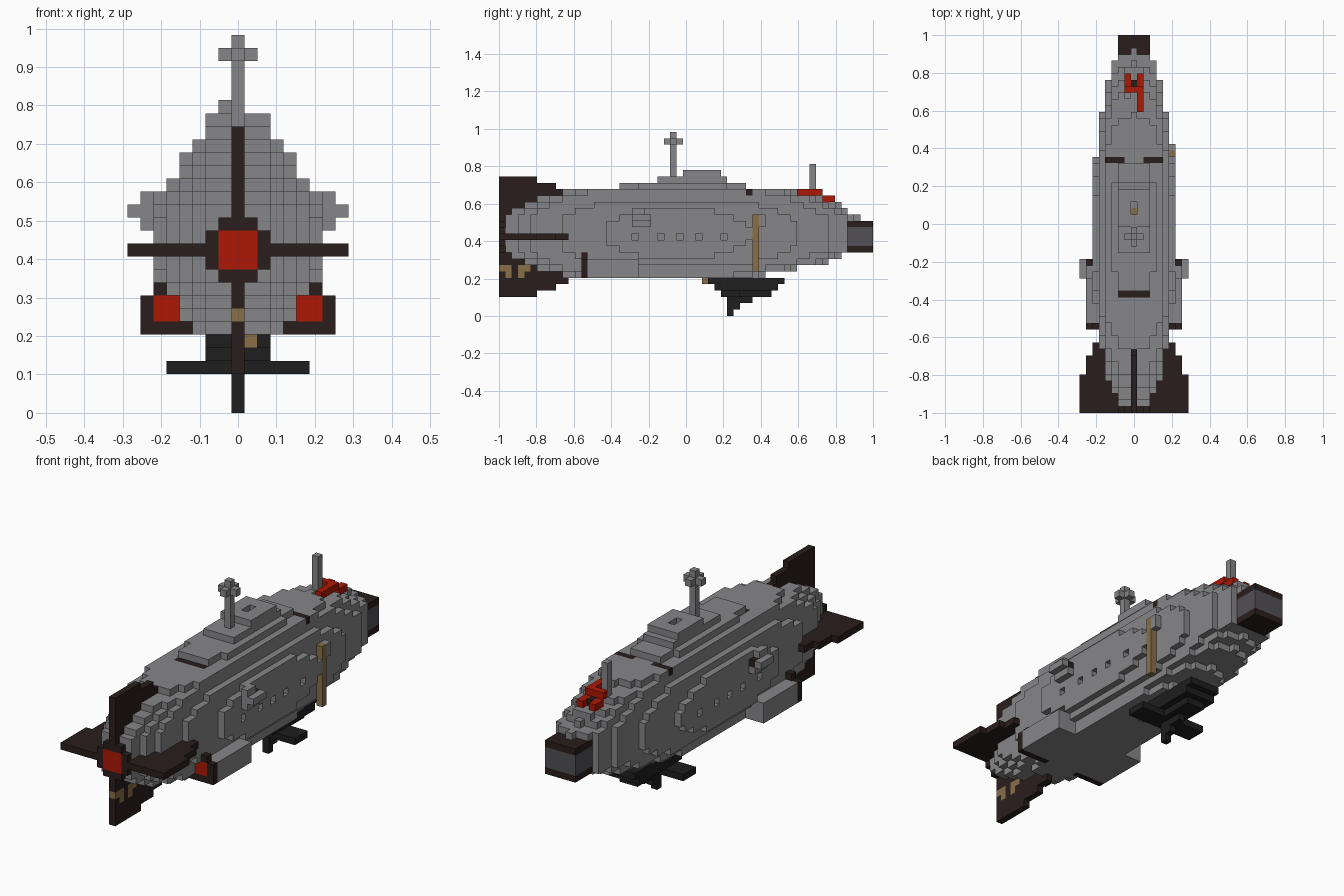
import bpy

cube = bpy.data.objects.get("Cube")
if cube:
    bpy.data.objects.remove(cube, do_unlink=True)

V = 2 / 59  # block size
COLOURS = {
    "hull grey": (0.24, 0.233, 0.242),
    "dark brown": (0.022, 0.0125, 0.012),
    "signal red": (0.42, 0.009, 0.0015),
    "brass tan": (0.25, 0.162, 0.064),
    "black": (0.013, 0.013, 0.013),
    "nose slate": (0.085, 0.08, 0.09),
}
GREY, BROWN, RED, TAN, BLACK, SLATE = COLOURS
mats = {}
for name, rgb in COLOURS.items():
    m = bpy.data.materials.new(name)
    m.use_nodes = True
    m.diffuse_color = (*rgb, 1)
    bsdf = m.node_tree.nodes["Principled BSDF"]
    bsdf.inputs["Base Color"].default_value = (*rgb, 1)
    bsdf.inputs["Roughness"].default_value = 0.9
    mats[name] = m

cells = {}  # (i, j, k) -> (part, colour)


def box(part, colour, x, y, z, mirror=False, replace=False):
    """Fill blocks; ranges are half open, a single number is one block."""
    rx, ry, rz = [range(*r) if isinstance(r, tuple) else range(r, r + 1) for r in (x, y, z)]
    for i in rx:
        for j in ry:
            for k in rz:
                for c in {(i, j, k), (-i, j, k)} if mirror else {(i, j, k)}:
                    if replace or c not in cells:
                        cells[c] = (part, colour)


def wide(w):
    return (-w, w + 1)


# hull: upright slabs by distance from the middle (start, end, bottom, top),
# each rounded off in steps; profiles are tail, upper nose, lower nose
SLABS = [(1, 57, 6, 20), (1, 56, 6, 20), (1, 56, 6, 20), (3, 55, 6, 20),
         (5, 52, 6, 20), (10, 47, 8, 18), (17, 40, 9, 17)]
CORE = ((4, 3, 3, 2, 2, 1, 1, 1, 1), (4, 4, 3, 3, 2, 2, 1, 1, 1, 1),
        (4, 4, 4, 3, 3, 2, 2, 2, 2, 2, 1, 1, 1, 1, 1))
CHEEK = ((2, 2, 1, 1, 1), (3, 2, 2, 1, 1, 1), (3, 2, 2, 1, 1, 1))


def step_at(steps, d):
    return steps[d] if d < len(steps) else 0


for i, (j0, j1, k0, k1) in enumerate(SLABS):
    rear, upper, lower = CHEEK if i > 4 else CORE
    for j in range(j0, j1):
        tail = step_at(rear, j - j0)
        low = max(tail, step_at(lower, j1 - 1 - j))
        top = max(tail, step_at(upper, j1 - 1 - j))
        box("hull", GREY, i, j, (k0 + low, k1 - top), mirror=True)

# portholes
for j in (21, 25, 28, 31, 35):
    for side in (-6, 6):
        cells.pop((side, j, 12))

# deck house with a small well, and hatches
box("deck_house", GREY, wide(2), (19, 39), 20)
box("deck_house", GREY, wide(3), (22, 36), 20)
box("deck_house", GREY, wide(2), (25, 36), 21)
box("deck_house", GREY, wide(2), (29, 35), 22)
box("deck_house", TAN, 0, 31, 21, replace=True)
for j in (31, 32):
    cells.pop((0, j, 22))
box("deck_hatch", BROWN, (2, 5), 39, 19, mirror=True, replace=True)
box("deck_hatch", BROWN, wide(2), 18, 19, replace=True)

# mast with cross head, and rear aerial
box("mast", GREY, 0, 27, (22, 29))
box("mast", GREY, wide(1), 27, 27)
box("mast", GREY, 0, (26, 29), 27)
box("aerial", GREY, -1, 49, (19, 24))

# red fitting standing on the nose deck
box("nose_fitting", RED, 1, (47, 51), 19, replace=True)
box("nose_fitting", RED, (-1, 1), 50, 19, replace=True)
box("nose_fitting", RED, 1, (51, 53), 18, mirror=True, replace=True)
box("nose_fitting", BROWN, 0, 51, 18, replace=True)
box("nose_fitting", GREY, wide(1), 53, 17)

# nose block
box("nose_block", BROWN, wide(2), (55, 59), 10, replace=True)
box("nose_block", SLATE, wide(2), (55, 59), (11, 14), replace=True)
box("nose_block", BROWN, wide(2), (55, 59), 14, replace=True)

# engine plate
box("engine_plate", RED, wide(1), 0, (11, 14))
box("engine_plate", BROWN, wide(2), 0, (11, 14))
box("engine_plate", BROWN, wide(1), 0, (10, 15))

# stepped fins
for step, (j0, j1) in enumerate(((0, 6), (6, 9), (9, 11))):
    box("upright_fin", BROWN, 0, (j0, j1), (3 + step, 22 - step))
    box("level_fin", BROWN, wide(8 - step), (j0, j1), 12)
for j, k in ((0, 7), (1, 7), (3, 7), (4, 7), (1, 6), (3, 6)):
    box("upright_fin", TAN, 0, j, k, replace=True)

# lower side pods
box("side_pod", RED, (5, 7), 13, (7, 9), mirror=True, replace=True)
box("side_pod", BROWN, (3, 8), 13, 6, mirror=True, replace=True)
box("side_pod", BROWN, 7, 13, (7, 9), mirror=True)
box("side_pod", BROWN, 6, 13, 9, mirror=True, replace=True)
box("side_pod", GREY, (3, 8), (14, 22), (6, 9), mirror=True)

# side brackets
box("side_bracket", BROWN, 7, 23, 15, mirror=True)
box("side_bracket", GREY, 7, (21, 24), (14, 16), mirror=True)
box("side_bracket", GREY, 7, (21, 23), 16, mirror=True)
box("side_bracket", GREY, 8, (21, 24), 15, mirror=True)

# ladder strip on one side
box("ladder", TAN, 6, 40, (7, 16))
box("ladder", GREY, 6, 41, (14, 16))

# keel gondola
box("gondola", BLACK, wide(2), (33, 45), 5)
box("gondola", BLACK, wide(2), (34, 44), 4)
box("gondola", BLACK, wide(1), (35, 43), 3)
box("gondola", BLACK, wide(5), (35, 38), 3)
box("gondola", BLACK, 0, (36, 40), 2)
box("gondola", BLACK, 0, (36, 38), 1)
box("gondola", BLACK, 0, 36, 0)
box("gondola", TAN, 1, 32, 5)

# turn the exposed block sides into one mesh per part
DIRS = [(axis, s) for axis in range(3) for s in (0, 1)]
for part in sorted({p for p, _ in cells.values()}):
    verts, faces, slots = {}, [], []
    used = sorted({c for p, c in cells.values() if p == part})
    for cell, (p, colour) in cells.items():
        if p != part:
            continue
        for axis, s in DIRS:
            near = list(cell)
            near[axis] += 2 * s - 1
            if tuple(near) in cells:
                continue
            face = []
            for a, b in ((0, 0), (1, 0), (1, 1), (0, 1)):
                corner = list(cell)
                corner[axis] += s
                corner[(axis + 1) % 3] += a
                corner[(axis + 2) % 3] += b
                face.append(verts.setdefault(tuple(corner), len(verts)))
            faces.append(face if s else face[::-1])
            slots.append(used.index(colour))
    mesh = bpy.data.meshes.new(part)
    mesh.from_pydata([((x - 0.5) * V, y * V - 1, z * V) for x, y, z in verts], [], faces)
    for colour in used:
        mesh.materials.append(mats[colour])
    mesh.polygons.foreach_set("material_index", slots)
    mesh.update()
    bpy.context.scene.collection.objects.link(bpy.data.objects.new(part, mesh))
